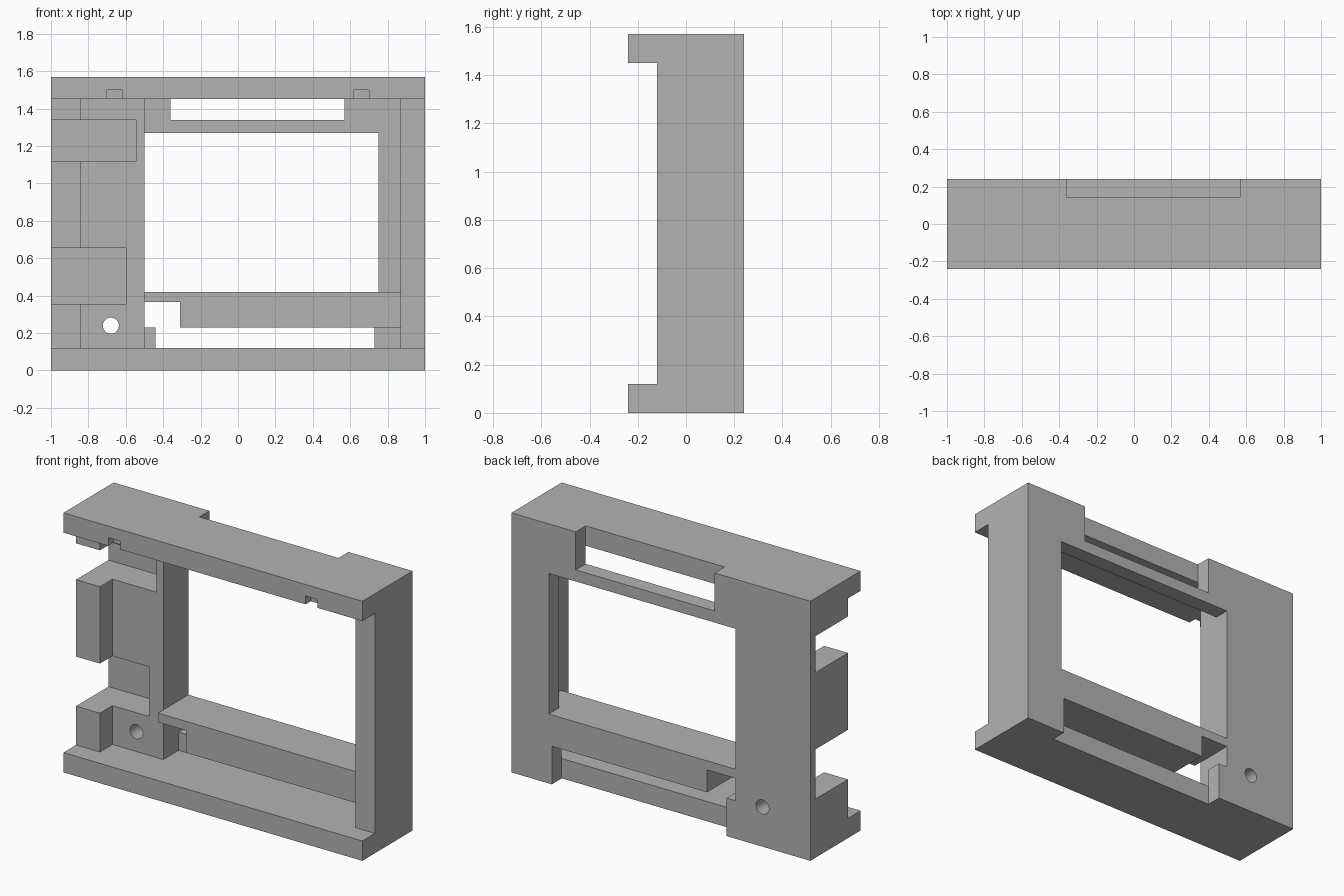
import bpy
import bmesh
from mathutils import Matrix, Vector

old = bpy.data.objects.get("Cube")
if old:
    bpy.data.objects.remove(old, do_unlink=True)

# Overall extents and shared levels
W, D, H = 1.0, 0.24, 1.57
OUT = 2.0                      # well outside the body
LOW, HIGH = 0.12, 1.45         # inner faces of the two flanges
PANEL = 0.145                  # front of the thin rear panel
LEFT, RIGHT = -0.5, 0.87       # inner sides of the columns

grey = bpy.data.materials.new("plain grey")
grey.use_nodes = True
grey.diffuse_color = (0.45, 0.45, 0.45, 1)
grey.node_tree.nodes["Principled BSDF"].inputs["Base Color"].default_value = grey.diffuse_color


def make_object(name, bm):
    mesh = bpy.data.meshes.new(name)
    bm.to_mesh(mesh)
    bm.free()
    mesh.materials.append(grey)
    obj = bpy.data.objects.new(name, mesh)
    bpy.context.collection.objects.link(obj)
    return obj


def box(name, x, y, z):
    """Box from its (min, max) range on each axis."""
    bm = bmesh.new()
    bmesh.ops.create_cube(bm, size=2)
    for v in bm.verts:
        v.co = Vector([r[c > 0] for r, c in zip((x, y, z), v.co)])
    return make_object(name, bm)


def rod(name, x, z, radius):
    """Round cutter running front to back."""
    bm = bmesh.new()
    bmesh.ops.create_cone(bm, cap_ends=True, segments=32, radius1=radius, radius2=radius, depth=OUT)
    bmesh.ops.rotate(bm, verts=bm.verts, matrix=Matrix.Rotation(1.5707963, 3, "X"))
    bmesh.ops.translate(bm, verts=bm.verts, vec=(x, 0, z))
    return make_object(name, bm)


frame = box("frame", (-W, W), (-D, D), (0, H))

cutters = [
    # Front opening between the flanges, stepped in depth
    box("flange_gap", (-OUT, OUT), (-OUT, -0.12), (LOW, HIGH)),
    box("wide_column_step", (-0.84, LEFT), (-OUT, 0), (LOW, HIGH)),
    box("upper_recess", (LEFT, RIGHT), (-OUT, PANEL), (0.42, HIGH)),
    box("crossbar_step", (LEFT, RIGHT), (-OUT, -0.05), (0.23, 0.42)),
    box("lower_recess", (LEFT, RIGHT), (-OUT, PANEL), (LOW, 0.23)),
    # Openings through the rear panel
    box("main_window", (LEFT, 0.75), (-OUT, OUT), (0.42, 1.27)),
    box("crossbar_gap", (LEFT, -0.31), (-OUT, OUT), (0.23, 0.365)),
    box("top_rear_notch", (-0.36, 0.57), (PANEL, OUT), (1.34, OUT)),
    box("bottom_rear_notch", (-0.44, 0.73), (PANEL, OUT), (-OUT, 0.23)),
    # Side slots in the wide column
    box("upper_side_slot", (-OUT, -0.545), (-OUT, 0.19), (1.12, 1.34)),
    box("lower_side_slot", (-OUT, -0.595), (-OUT, 0.19), (0.355, 0.655)),
    rod("screw_hole", -0.68, 0.24, 0.043),
]
# Small notches under the front edge of the top flange
for side in (-1, 1):
    xs = sorted((side * 0.62, side * 0.70))
    cutters.append(box("flange_notch", xs, (-OUT, -0.19), (1.4, 1.5)))

# The side slots must leave the flanges whole, so every cut is applied in turn
for cutter in cutters:
    cutter.hide_render = True
    mod = frame.modifiers.new(cutter.name, "BOOLEAN")
    mod.operation = "DIFFERENCE"
    mod.solver = "EXACT"
    mod.object = cutter

# Bake the cuts and discard the cutters
graph = bpy.context.evaluated_depsgraph_get()
carved = bpy.data.meshes.new_from_object(frame.evaluated_get(graph))
frame.modifiers.clear()
frame.data = carved
for cutter in cutters:
    bpy.data.objects.remove(cutter, do_unlink=True)

# Flat planes with a smooth hole wall
bpy.ops.object.select_all(action="DESELECT")
frame.select_set(True)
bpy.context.view_layer.objects.active = frame
bpy.ops.object.shade_smooth_by_angle()
